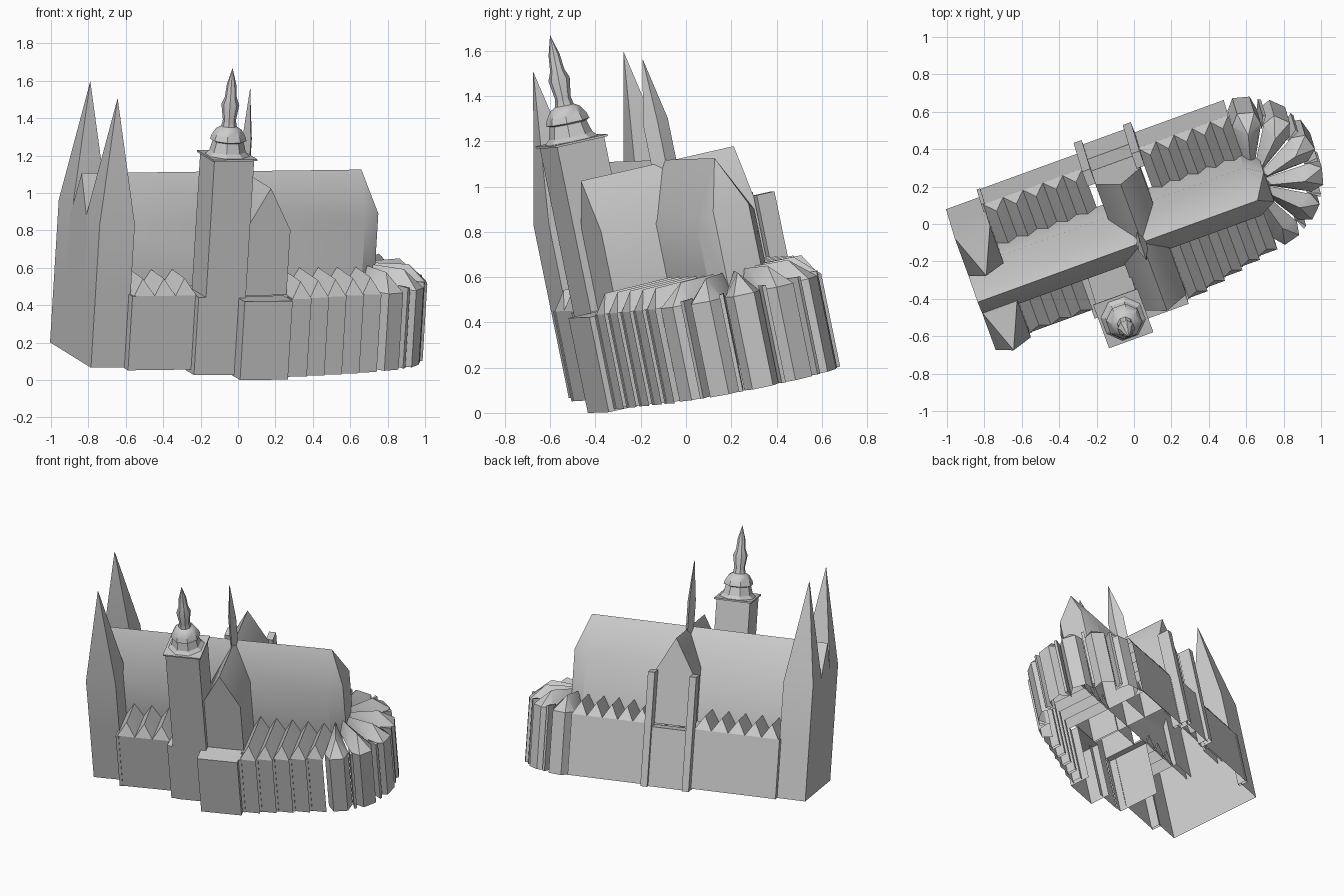
import bpy, bmesh, math
from mathutils import Matrix, Vector

cube = bpy.data.objects.get("Cube")
if cube:
    bpy.data.objects.remove(cube, do_unlink=True)

# Tilted frame of the building: length, width and up axes
up = Vector((0.06, -0.20, 0.978)).normalized()
along = Vector((0.94, 0.342, 0.012)).normalized()
across = up.cross(along).normalized()
along = across.cross(up)
FRAME = Matrix((along, across, up)).transposed().to_4x4()
FRAME.translation = across * 0.128 + up * 0.121
RIDGE, EAVE, AISLE = 0.994, 0.735, 0.40
WEST, EAST = (-1, 0, 0), (1, 0, 0)
parts = []


def add_object(name, bm):
    mesh = bpy.data.meshes.new(name)
    bm.to_mesh(mesh)
    bm.free()
    obj = bpy.data.objects.new(name, mesh)
    obj.matrix_world = FRAME
    bpy.context.collection.objects.link(obj)
    parts.append(obj)


# Convex part; given outer directions, its ground storey keeps only those walls
def hull(name, points, outer=None):
    bm = bmesh.new()
    for p in points:
        bm.verts.new(p)
    res = bmesh.ops.convex_hull(bm, input=bm.verts)
    spare = [g for g in res["geom_interior"] if isinstance(g, bmesh.types.BMVert)]
    if spare:
        bmesh.ops.delete(bm, geom=spare, context="VERTS")
    bmesh.ops.dissolve_limit(bm, angle_limit=0.01, verts=bm.verts, edges=bm.edges)
    bmesh.ops.recalc_face_normals(bm, faces=bm.faces)
    if outer is not None:
        bmesh.ops.bisect_plane(bm, geom=bm.verts[:] + bm.edges[:] + bm.faces[:],
                               plane_co=(0, 0, AISLE), plane_no=(0, 0, 1))
        bm.normal_update()
        keep = [Vector(d) for d in outer] + [Vector((0, 0, 1))]
        inner = [f for f in bm.faces if f.calc_center_median().z < AISLE
                 and all(f.normal.dot(d) < 0.3 for d in keep)]
        bmesh.ops.delete(bm, geom=inner, context="FACES")
    add_object(name, bm)


def extrude(outline, low, high):
    return [(x, y, z) for x, y in outline for z in (low, high)]


def rect(x0, x1, y0, y1):
    return [(x0, y0), (x1, y0), (x1, y1), (x0, y1)]


def box(name, x0, x1, y0, y1, z0, z1, outer=None):
    hull(name, extrude(rect(x0, x1, y0, y1), z0, z1), outer)


def facing(side):
    return (0, side, 0)


AROUND = [WEST, EAST, facing(1), facing(-1)]

# Nave with steep roof and many-sided apse end
nave_plan = [(x, s * 0.14) for s in (-1, 1) for x in (-0.915, 0.665)]
apse_plan = [(0.757, s * 0.085) for s in (-1, 1)]
hull("nave", extrude(nave_plan, 0, EAVE) + extrude(apse_plan, 0, 0.77)
     + [(-0.915, 0, RIDGE), (0.677, 0, RIDGE)], [WEST])

# Twin west towers with pyramid spires
for side, label in ((1, "left"), (-1, "right")):
    plan = rect(-0.915, -0.715, side * 0.107, side * 0.325)
    hull("west_tower_" + label, extrude(plan, 0, 0.78) + [(-0.817, side * 0.217, 1.45)],
         [WEST, facing(side)])


# Aisle bays with hipped cross roofs; the width may step from bay to bay
def aisle(label, side, start, end, bays, width, last_width, low):
    step = (end - start) / bays
    for i in range(bays):
        x0 = start + i * step
        mid = x0 + step / 2
        reach = width + (last_width - width) * i / (bays - 1)
        plan = rect(x0, x0 + step, side * 0.13, side * reach)
        ridge = [(mid, side * 0.13, 0.493), (mid, side * (reach - 0.04), 0.487)]
        hull(f"aisle_bay_{label}_{i}", extrude(plan, low, AISLE) + ridge, [facing(side)])
        if i == 0 or width != last_width:
            box(f"aisle_buttress_{label}_{i}", x0 - 0.01, x0 + 0.01,
                side * (reach - 0.06), side * (reach + 0.004), low, AISLE, AROUND)


aisle("left_west", 1, -0.715, -0.15, 5, 0.365, 0.365, 0)
aisle("left_east", 1, 0.165, 0.68, 5, 0.365, 0.365, -0.01)
aisle("right_west", -1, -0.715, -0.36, 3, 0.38, 0.38, -0.005)
aisle("right_east", -1, 0.145, 0.68, 5, 0.50, 0.415, -0.025)

# Ring of chapels around the apse, with thin buttresses between
CHAPELS = 6
centre = Vector((0.672, -0.025))
wedge = math.pi / CHAPELS


def polar(radius, angle):
    return centre + radius * Vector((math.cos(angle), math.sin(angle)))


for i in range(CHAPELS):
    mid = -math.pi / 2 + (i + 0.5) * wedge
    plan = [polar(r, mid + s * wedge * w) for s in (-1, 1)
            for r, w in ((0.08, 0.49), (0.325, 0.46), (0.385, 0.23))]
    ridge = [(*polar(r, mid), 0.495) for r in (0.10, 0.28)]
    hull(f"chapel_{i}", extrude(plan, -0.02, AISLE) + ridge,
         [(math.cos(mid), math.sin(mid), 0)])
    if i:
        edge = mid - wedge / 2
        pier = [polar(0.30, edge), polar(0.375, edge - 0.025), polar(0.375, edge + 0.025)]
        hull(f"chapel_buttress_{i}", extrude(pier, -0.02, 0.42), AROUND)

# Transept arms
for side, label, reach in ((1, "left", 0.335), (-1, "right", 0.40)):
    plan = rect(-0.11, 0.145, 0, side * reach)
    hull("transept_" + label, extrude(plan, -0.02, 0.755)
         + [(0.02, 0, 0.985), (0.02, side * reach, 0.985)], [])
box("left_transept_base", -0.13, 0.15, 0.32, 0.40, -0.01, 0.39, [facing(1)])
for x, label in ((-0.13, "west"), (0.15, "east")):
    box("left_transept_pier_" + label, x - 0.023, x + 0.023, 0.34, 0.425, -0.01, 0.76, AROUND)
box("right_porch", -0.138, 0.134, -0.53, -0.39, -0.034, 0.395, [WEST, EAST, facing(-1)])

# Great side tower with its low annex and thin cornice
TX, TY = -0.212, -0.322
box("tower_annex", -0.365, -0.32, -0.43, -0.14, -0.025, AISLE, [WEST, facing(-1)])
box("great_tower", TX - 0.113, TX + 0.113, TY - 0.113, TY + 0.113, -0.025, 1.147,
    [facing(-1)])
box("tower_cornice", TX - 0.126, TX + 0.126, TY - 0.126, TY + 0.126, 1.145, 1.155)

# Flared roof, dome and slender spire turned on eight sides
profile = [(0.125, 1.15), (0.098, 1.175), (0.083, 1.23), (0.098, 1.237), (0.09, 1.262),
           (0.068, 1.297), (0.042, 1.312), (0.035, 1.345), (0.048, 1.43), (0.032, 1.47),
           (0.025, 1.54)]
SIDES = 8
bm = bmesh.new()
angles = [(k + 0.5) * math.tau / SIDES for k in range(SIDES)]
rings = [[bm.verts.new((TX + r * math.cos(t), TY + r * math.sin(t), z)) for t in angles]
         for r, z in profile]
tip = bm.verts.new((TX, TY, 1.63))
for k in range(SIDES):
    n = (k + 1) % SIDES
    for a, b in zip(rings, rings[1:]):
        bm.faces.new((a[k], a[n], b[n], b[k]))
    bm.faces.new((rings[-1][k], rings[-1][n], tip))
add_object("tower_spire", bm)

# Needle spire over the crossing
hull("crossing_spire", extrude([(0.042, 0), (0.015, 0.06), (-0.012, 0), (0.015, -0.06)],
                               0.9, 1.17) + [(0.015, 0, 1.45)])

# Soft shading across shallow edges
bpy.ops.object.select_all(action="DESELECT")
for obj in parts:
    obj.select_set(True)
bpy.context.view_layer.objects.active = parts[0]
bpy.ops.object.shade_smooth_by_angle(angle=math.radians(30))
